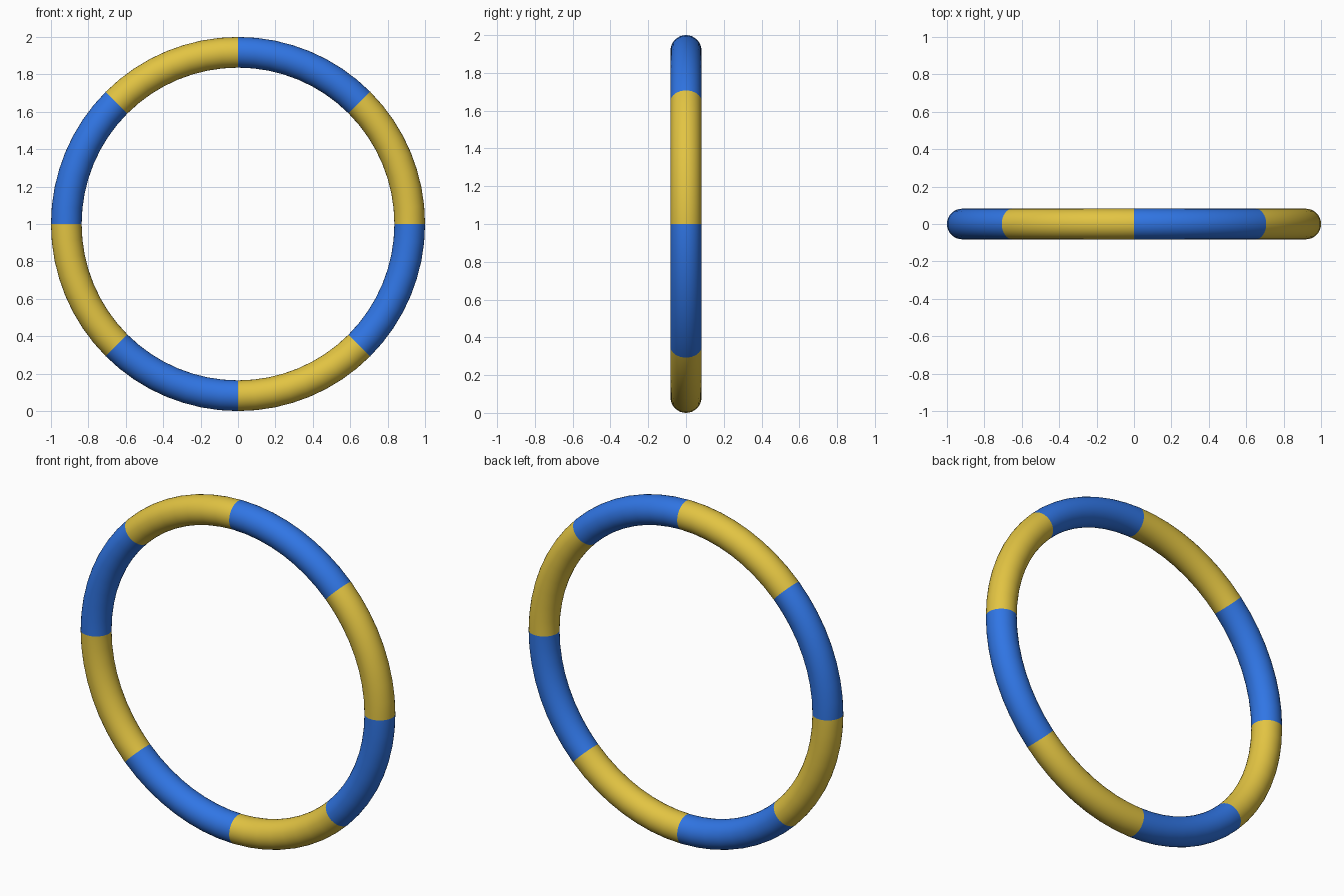
import bpy
import math
from mathutils import Matrix

cube = bpy.data.objects.get("Cube")
if cube:
    bpy.data.objects.remove(cube, do_unlink=True)

TUBE = 0.082
SECTORS = 8


def make_material(name, rgb):
    mat = bpy.data.materials.new(name)
    mat.use_nodes = True
    color = (*rgb, 1.0)
    mat.diffuse_color = color
    mat.node_tree.nodes["Principled BSDF"].inputs["Base Color"].default_value = color
    return mat


# Round tube ring, stood upright on the ground
bpy.ops.mesh.primitive_torus_add(major_segments=64, minor_segments=32,
                                 major_radius=1 - TUBE, minor_radius=TUBE)
ring = bpy.context.object
ring.name = "hoop_ring"
mesh = ring.data
mesh.transform(Matrix.Translation((0, 0, 1)) @ Matrix.Rotation(math.pi / 2, 4, "X"))

# Alternating coloured sections by angle around the hoop
mesh.materials.clear()
mesh.materials.append(make_material("yellow", (0.76, 0.55, 0.055)))
mesh.materials.append(make_material("blue", (0.03, 0.18, 0.78)))
for face in mesh.polygons:
    angle = math.atan2(face.center.z - 1, face.center.x) % math.tau
    face.material_index = int(angle / math.tau * SECTORS) % 2

bpy.ops.object.shade_smooth()
